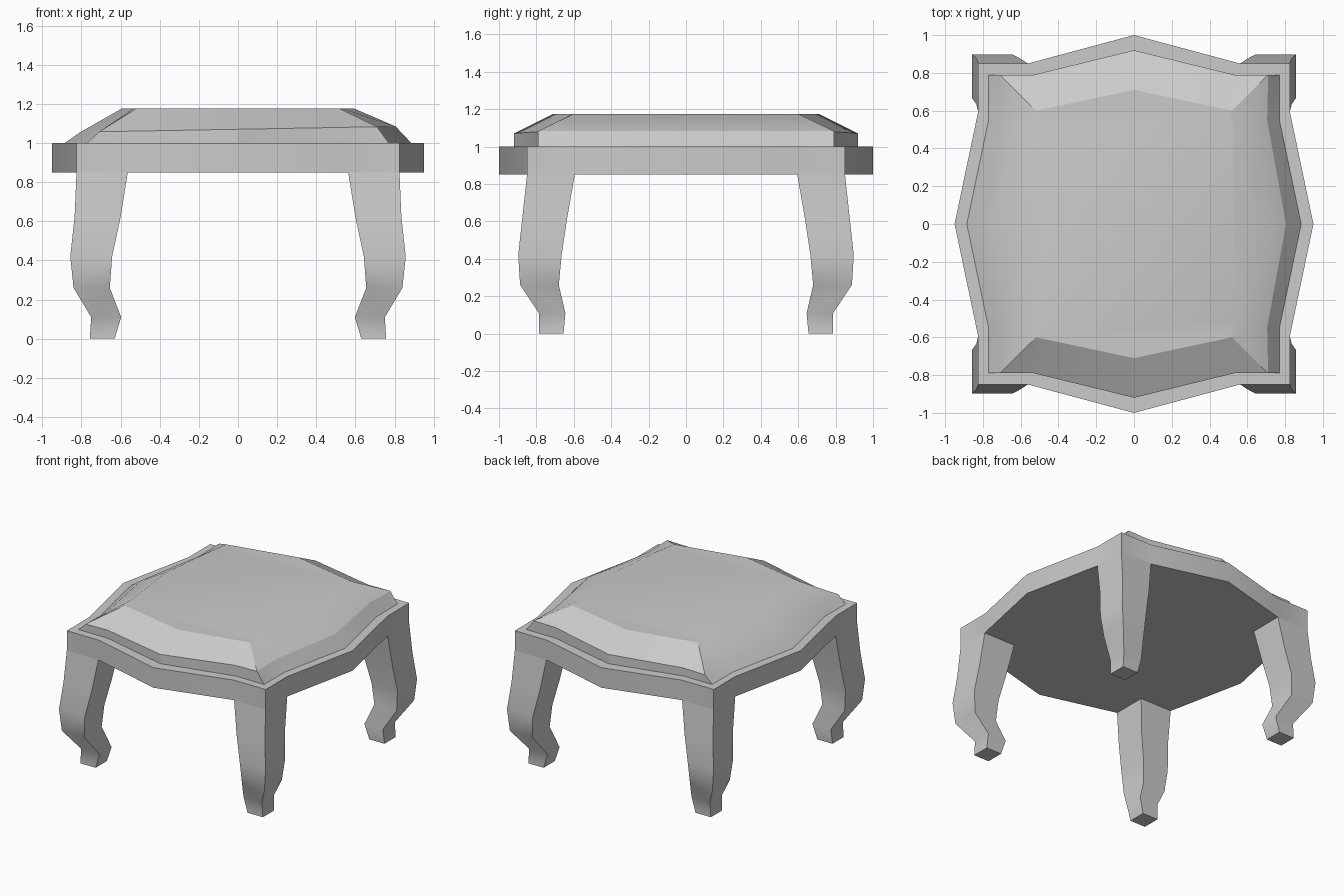
import bpy, bmesh, math

if "Cube" in bpy.data.objects:
    bpy.data.objects.remove(bpy.data.objects["Cube"])


def outline(quarter):
    """Mirror a quarter outline (back middle, ..., right middle) into a full loop."""
    right = quarter + [(x, -y) for x, y in quarter[-2::-1]]
    return right + [(-x, y) for x, y in right[-2:0:-1]]


def loft(name, rings, smooth_angle=None, cap_top=True):
    """Skin a stack of equal-length vertex rings (listed bottom to top)."""
    bm = bmesh.new()
    loops = [[bm.verts.new(p) for p in ring] for ring in rings]
    n = len(loops[0])
    for a, b in zip(loops, loops[1:]):
        for i in range(n):
            j = (i + 1) % n
            bm.faces.new((a[i], a[j], b[j], b[i]))
    bm.faces.new(loops[0])
    if cap_top:
        bm.faces.new(loops[-1])
    bmesh.ops.recalc_face_normals(bm, faces=bm.faces)
    mesh = bpy.data.meshes.new(name)
    bm.to_mesh(mesh)
    bm.free()
    obj = bpy.data.objects.new(name, mesh)
    bpy.context.collection.objects.link(obj)
    if smooth_angle:
        bpy.ops.object.select_all(action='DESELECT')
        obj.select_set(True)
        bpy.context.view_layer.objects.active = obj
        bpy.ops.object.shade_smooth_by_angle(angle=math.radians(smooth_angle))
    return obj


# Bowed seat frame
frame = outline([(0, 1.0), (0.56, 0.85), (0.825, 0.85), (0.825, 0.595), (0.95, 0)])
loft("seat_frame", [[(x, y, z) for x, y in frame] for z in (0.85, 1.0)], 50)

# Cushion: base, slightly tilted shoulder, flat top
base = outline([(0, 0.92), (0.53, 0.79), (0.77, 0.79), (0.77, 0.55), (0.885, 0)])
shoulder = outline([(0, 0.92), (0.53, 0.79), (0.71, 0.79), (0.705, 0.55), (0.805, 0)])
crown = outline([(0, 0.71), (0.50, 0.604), (0.52, 0.60), (0.535, 0.50), (0.595, 0)])
cushion = loft("cushion", [
    [(x, y, 1.0) for x, y in base],
    [(x, y, 1.07 + 0.018 * x) for x, y in shoulder],
    [(x, y, 1.175) for x, y in crown]])

# Cushion shading: soft rolls on the sides, crisp front and back facets
bm = bmesh.new()
bm.from_mesh(cushion.data)


def soft(face):
    return face.normal.z > 0.75 and abs(face.normal.y) < 0.3


for f in bm.faces:
    f.smooth = True
for e in bm.edges:
    e.smooth = all(soft(f) for f in e.link_faces) or e.calc_face_angle(0) < math.radians(20)
bm.to_mesh(cushion.data)
bm.free()

# Curved legs: height, inner x, outer x, inner y, outer y
profile = [
    (0.00, 0.63, 0.757, 0.655, 0.787),
    (0.11, 0.597, 0.75, 0.645, 0.787),
    (0.26, 0.655, 0.84, 0.68, 0.887),
    (0.42, 0.643, 0.857, 0.665, 0.897),
    (0.62, 0.60, 0.835, 0.635, 0.875),
    (0.85, 0.563, 0.825, 0.595, 0.85),
]
for depth, sy in (("front", -1), ("back", 1)):
    for side, sx in (("left", -1), ("right", 1)):
        rings = [[(sx * x, sy * y, z) for x, y in ((x0, y0), (x1, y0), (x1, y1), (x0, y1))]
                 for z, x0, x1, y0, y1 in profile]
        loft(f"{depth}_{side}_leg", rings, 65, cap_top=False)
